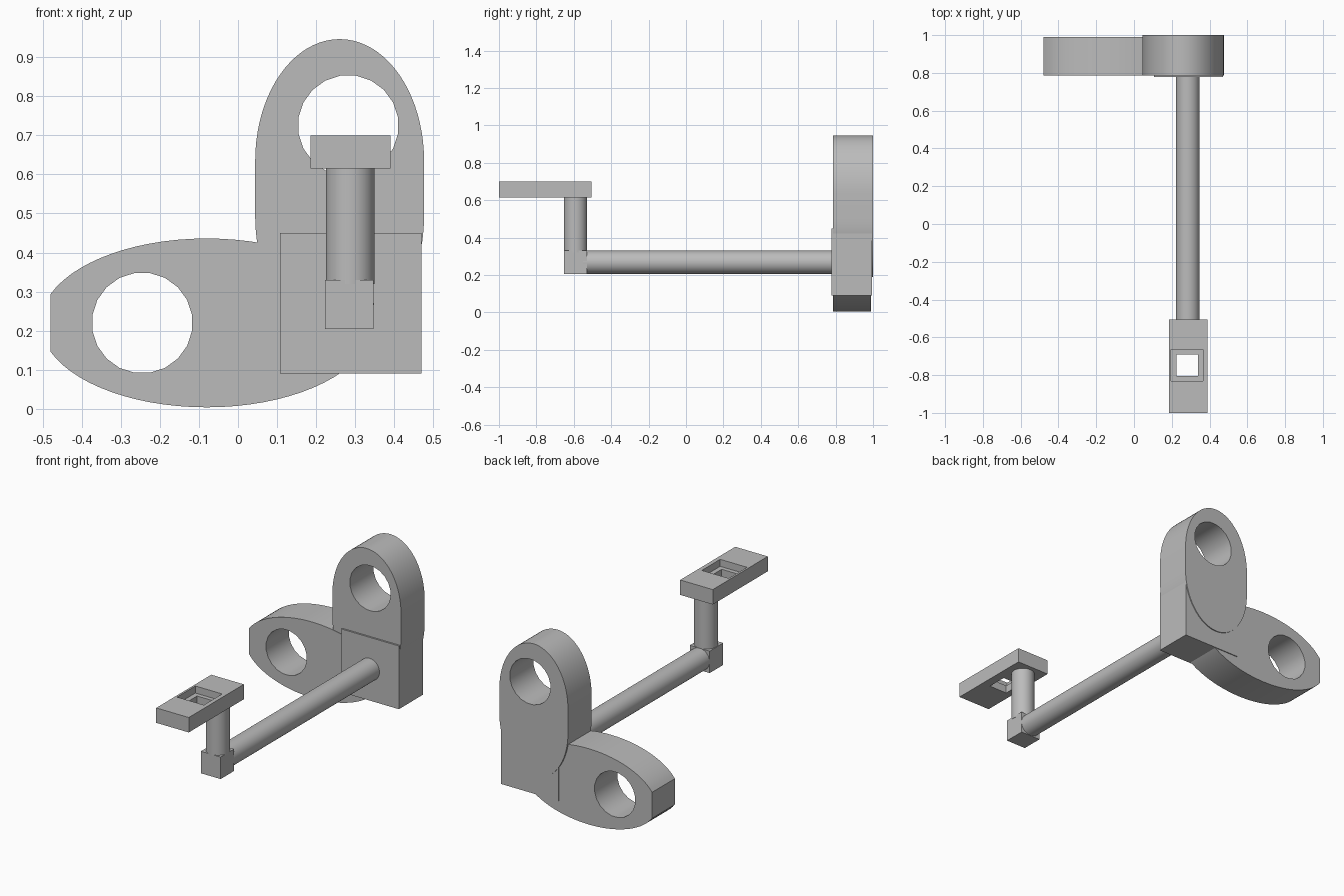
import bpy
import bmesh
from math import cos, sin, pi, radians
from mathutils import Matrix, Vector

cube = bpy.data.objects.get("Cube")
if cube:
    bpy.data.objects.remove(cube, do_unlink=True)

grey = bpy.data.materials.new("plain grey")
grey.use_nodes = True
grey.diffuse_color = (0.5, 0.5, 0.5, 1)
grey.node_tree.nodes["Principled BSDF"].inputs["Base Color"].default_value = (0.5, 0.5, 0.5, 1)


def finish(obj, smooth=False):
    obj.data.materials.clear()
    obj.data.materials.append(grey)
    bpy.ops.object.select_all(action="DESELECT")
    obj.select_set(True)
    bpy.context.view_layer.objects.active = obj
    if smooth:
        bpy.ops.object.shade_smooth_by_angle(angle=radians(30))
    return obj


def from_bmesh(name, bm, smooth=False):
    mesh = bpy.data.meshes.new(name)
    bmesh.ops.recalc_face_normals(bm, faces=bm.faces)
    bm.to_mesh(mesh)
    bm.free()
    obj = bpy.data.objects.new(name, mesh)
    bpy.context.collection.objects.link(obj)
    return finish(obj, smooth)


def box(name, low, high):
    low, high = Vector(low), Vector(high)
    bm = bmesh.new()
    matrix = Matrix.Translation((low + high) / 2) @ Matrix.Diagonal((high - low).to_4d())
    matrix[3][3] = 1
    bmesh.ops.create_cube(bm, size=1, matrix=matrix)
    return from_bmesh(name, bm)


def rod(name, start, end, radius):
    start, end = Vector(start), Vector(end)
    axis = end - start
    turn = axis.to_track_quat("Z", "Y").to_matrix().to_4x4()
    bm = bmesh.new()
    bmesh.ops.create_cone(bm, cap_ends=True, segments=40, radius1=radius, radius2=radius,
                          depth=axis.length,
                          matrix=Matrix.Translation((start + end) / 2) @ turn)
    return from_bmesh(name, bm, True)


def arc(cx, cz, rx, rz, start, end, count):
    angles = [radians(start + (end - start) * i / count) for i in range(count + 1)]
    return [(cx + rx * cos(a), cz + rz * sin(a)) for a in angles]


def slab(name, loops, front, back):
    """Filled outline with holes, standing in the xz plane."""
    curve = bpy.data.curves.new(name, "CURVE")
    curve.dimensions = "2D"
    curve.fill_mode = "BOTH"
    curve.extrude = (back - front) / 2
    for loop in loops:
        spline = curve.splines.new("POLY")
        spline.points.add(len(loop) - 1)
        for point, (x, z) in zip(spline.points, loop):
            point.co = (x, z, 0, 1)
        spline.use_cyclic_u = True
    helper = bpy.data.objects.new(name + " outline", curve)
    bpy.context.collection.objects.link(helper)
    bpy.context.view_layer.update()
    graph = bpy.context.evaluated_depsgraph_get()
    mesh = bpy.data.meshes.new_from_object(helper.evaluated_get(graph))
    bm = bmesh.new()
    bm.from_mesh(mesh)
    bpy.data.objects.remove(helper, do_unlink=True)
    bpy.data.meshes.remove(mesh)
    bmesh.ops.remove_doubles(bm, verts=bm.verts, dist=0.0001)
    placing = Matrix.Translation((0, (front + back) / 2, 0)) @ Matrix.Rotation(pi / 2, 4, "X")
    bmesh.ops.transform(bm, matrix=placing, verts=bm.verts)
    return from_bmesh(name, bm, True)


def hole(cx, cz):
    return arc(cx, cz, 0.129, 0.129, 9, 351, 19)


# Side lobe: long ellipse cut flat at its outer end
side_outline = arc(-0.08, 0.22, 0.425, 0.216, -160, 160, 64)
slab("side_lobe", [side_outline, hole(-0.245, 0.22)], 0.785, 0.99)

# Upper lobe: arched top, straight sides, tapering foot inside the block
upper_outline = (arc(0.26, 0.635, 0.216, 0.311, 0, 180, 40)
                 + arc(0.26, 0.49, 0.216, 0.3, 180, 360, 32))
slab("upper_lobe", [upper_outline, hole(0.282, 0.725)], 0.787, 1.0)

# Corner block joining the lobes
box("corner_block", (0.107, 0.777, 0.09), (0.47, 0.995, 0.45))

# Long arm, elbow and post
rod("long_arm", (0.285, -0.55, 0.268), (0.285, 0.8, 0.268), 0.0625)
box("elbow_block", (0.222, -0.652, 0.205), (0.347, -0.53, 0.33))
rod("post", (0.287, -0.591, 0.32), (0.287, -0.591, 0.62), 0.0625)

# Top plate with a stepped square opening, made as stacked rings
def rectangle(x0, x1, y0, y1):
    return [(x0, y0), (x1, y0), (x1, y1), (x0, y1)]


outer = rectangle(0.185, 0.39, -1.0, -0.505)
pocket = rectangle(0.197, 0.366, -0.83, -0.665)
opening = rectangle(0.225, 0.339, -0.805, -0.69)
bottom, ledge, top = 0.615, 0.66, 0.7
bm = bmesh.new()
rings = [[bm.verts.new((x, y, z)) for x, y in shape] for shape, z in
         ((outer, bottom), (outer, top), (pocket, top),
          (pocket, ledge), (opening, ledge), (opening, bottom))]
for ring, following in zip(rings, rings[1:] + rings[:1]):
    for i in range(4):
        j = (i + 1) % 4
        bm.faces.new((ring[i], ring[j], following[j], following[i]))
from_bmesh("top_plate", bm)
